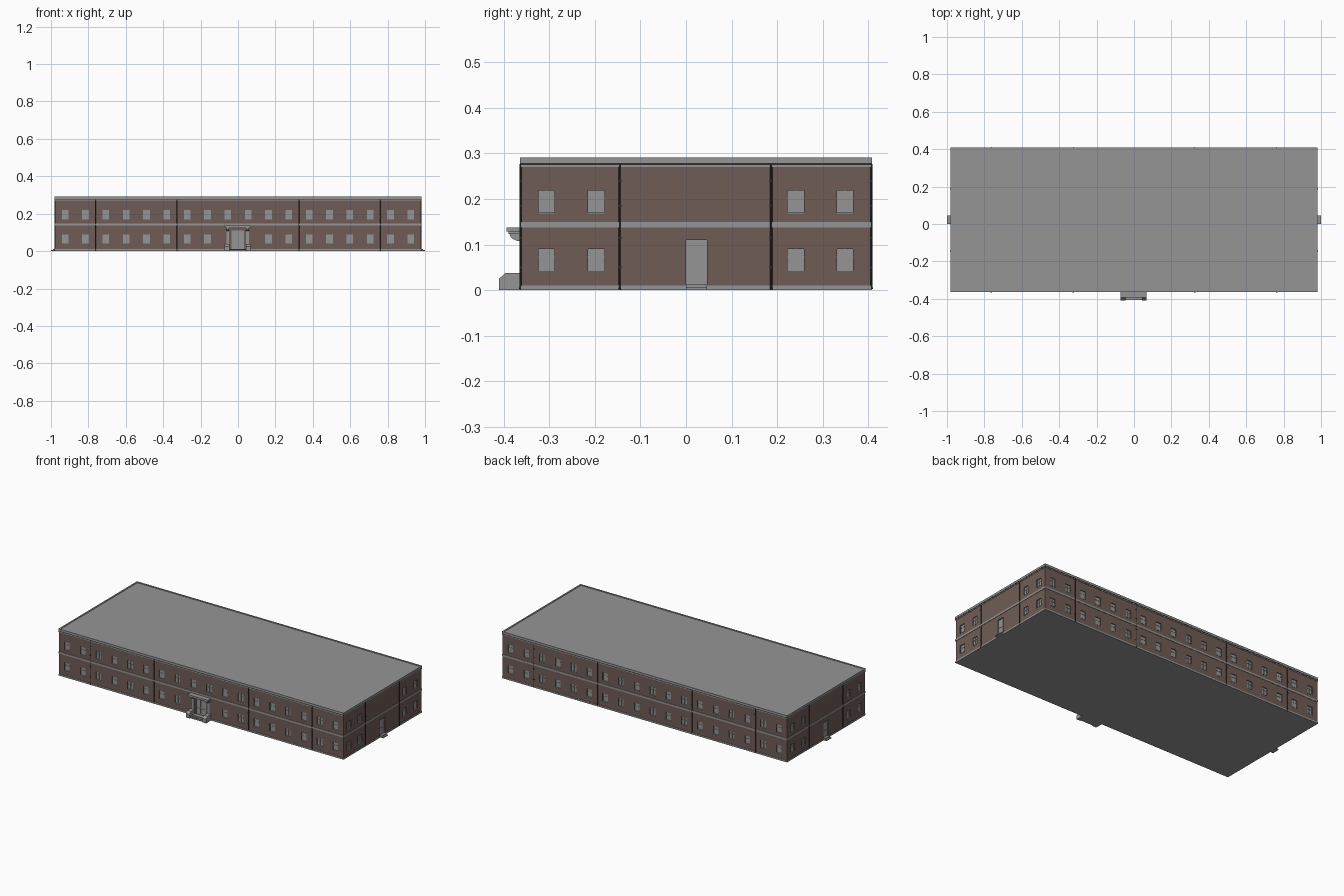
import bpy, bmesh, math
from mathutils import Vector, Matrix

if "Cube" in bpy.data.objects:
    bpy.data.objects.remove(bpy.data.objects["Cube"])

X, Y0, Y1, TOP = 0.978, -0.361, 0.405, 0.288


def material(name, rgb):
    m = bpy.data.materials.new(name)
    m.diffuse_color = (*rgb, 1)
    m.use_nodes = True
    m.node_tree.nodes["Principled BSDF"].inputs["Base Color"].default_value = m.diffuse_color
    return m


BRICK = material("brick", (0.16, 0.108, 0.093))
GREY = material("grey", (0.30, 0.30, 0.30))
DARK = material("dark_metal", (0.035, 0.028, 0.025))

# Each side maps (u along wall, d outward, z) to world space
SIDES = {
    "front": lambda u, d, z: Vector((u, Y0 - d, z)),
    "back": lambda u, d, z: Vector((u, Y1 + d, z)),
    "right": lambda u, d, z: Vector((X + d, u, z)),
    "left": lambda u, d, z: Vector((-X - d, u, z)),
}
SPAN = {"front": (-X, X), "back": (-X, X), "right": (Y0, Y1), "left": (Y0, Y1)}


def finish(bm, name, *mats):
    bmesh.ops.recalc_face_normals(bm, faces=bm.faces[:])
    me = bpy.data.meshes.new(name)
    bm.to_mesh(me)
    bm.free()
    for m in mats:
        me.materials.append(m)
    ob = bpy.data.objects.new(name, me)
    bpy.context.collection.objects.link(ob)
    return ob


def box(bm, side, u0, u1, d0, d1, z0, z1):
    a, b = SIDES[side](u0, d0, z0), SIDES[side](u1, d1, z1)
    s = b - a
    mat = Matrix.Translation((a + b) / 2) @ Matrix.Diagonal((abs(s.x), abs(s.y), abs(s.z), 1))
    bmesh.ops.create_cube(bm, size=1, matrix=mat)


def prism(bm, side, profile, u0, u1):
    P = SIDES[side]
    a = [bm.verts.new(P(u0, d, z)) for d, z in profile]
    b = [bm.verts.new(P(u1, d, z)) for d, z in profile]
    bm.faces.new(a)
    bm.faces.new(b[::-1])
    for i in range(len(a)):
        j = (i + 1) % len(a)
        bm.faces.new((a[i], b[i], b[j], a[j]))


def tube(bm, pts, r):
    for a, b in zip(pts, pts[1:]):
        v = b - a
        mat = Matrix.Translation((a + b) / 2) @ v.to_track_quat('Z', 'Y').to_matrix().to_4x4()
        bmesh.ops.create_cone(bm, cap_ends=True, segments=8, radius1=r, radius2=r,
                              depth=v.length, matrix=mat)


# Window and door openings: (u0, u1, z0, z1)
W = 0.0178
ROWS = ((0.040, 0.090), (0.168, 0.219))
long_u = [s * (0.0543 + 0.1087 * k) for s in (-1, 1) for k in range(9)]
side_u = [-0.306, -0.197, 0.241, 0.349]
windows, doors = {}, {}
for side in SIDES:
    us = long_u if side in ("front", "back") else side_u
    windows[side] = [(u - W, u + W, *r) for u in us for r in ROWS
                     if not (side == "front" and abs(u) < 0.06 and r == ROWS[0])]
    doors[side] = []
doors["front"] = [(-0.035, 0.031, 0.012, 0.110)]
doors["right"] = doors["left"] = [(0.0, 0.046, 0.012, 0.110)]

# Brick shell with recessed panes; floor and roof close it in grey
DEPTH = 0.005
zs = [0, 0.012, 0.040, 0.090, 0.110, 0.168, 0.219, TOP]
bm = bmesh.new()
for side, P in SIDES.items():
    holes = windows[side] + doors[side]
    us = sorted({*SPAN[side], *(h[0] for h in holes), *(h[1] for h in holes)})

    def is_open(i, j):
        if not (0 <= i < len(us) - 1 and 0 <= j < len(zs) - 1):
            return False
        u, z = (us[i] + us[i + 1]) / 2, (zs[j] + zs[j + 1]) / 2
        return any(h[0] < u < h[1] and h[2] < z < h[3] for h in holes)

    def quad(pts, idx):
        bm.faces.new([bm.verts.new(P(*p)) for p in pts]).material_index = idx

    for i in range(len(us) - 1):
        for j in range(len(zs) - 1):
            a, b, c, e = us[i], us[i + 1], zs[j], zs[j + 1]
            ring = [(a, c), (b, c), (b, e), (a, e)]
            if not is_open(i, j):
                quad([(u, 0, z) for u, z in ring], 0)
                continue
            quad([(u, -DEPTH, z) for u, z in ring], 1)
            for k, (di, dj) in enumerate(((0, -1), (1, 0), (0, 1), (-1, 0))):
                if not is_open(i + di, j + dj):
                    p, q = ring[k], ring[(k + 1) % 4]
                    quad([(p[0], 0, p[1]), (q[0], 0, q[1]),
                          (q[0], -DEPTH, q[1]), (p[0], -DEPTH, p[1])], 0)
bmesh.ops.remove_doubles(bm, verts=bm.verts[:], dist=1e-5)
rim = [e for e in bm.edges if e.is_boundary]
for f in bmesh.ops.holes_fill(bm, edges=rim, sides=0)["faces"]:
    f.material_index = 1
finish(bm, "building_shell", BRICK, GREY)

# Window bars and door leaves
bm = bmesh.new()
for side in SIDES:
    for u0, u1, z0, z1 in windows[side]:
        c, m = (u0 + u1) / 2, z0 + (z1 - z0) * 0.65
        box(bm, side, c - 0.001, c + 0.001, -DEPTH, -0.003, z0, z1)
        box(bm, side, u0, u1, -DEPTH, -0.003, m - 0.001, m + 0.001)
        box(bm, side, u0, u1, -DEPTH, 0.0008, z0, z0 + 0.002)
finish(bm, "window_bars", GREY)

bm = bmesh.new()
for side in SIDES:
    for u0, u1, z0, z1 in doors[side]:
        n = 2 if side == "front" else 1
        w = (u1 - u0) / n
        for k in range(n):
            a = u0 + k * w
            for lo, hi in ((z0 + 0.008, z0 + 0.04), (z0 + 0.046, z1 - 0.006)):
                box(bm, side, a + 0.005, a + w - 0.005, -DEPTH, -0.003, lo, hi)
finish(bm, "door_panels", GREY)


# Horizontal trim bands around the walls
def band(name, z0, z1, d1, mat, d0=-0.001):
    b = bmesh.new()
    for side in SIDES:
        u0, u1 = SPAN[side]
        e = d1 if side in ("front", "back") else 0
        box(b, side, u0 - e, u1 + e, d0, d1, z0, z1)
    finish(b, name, mat)


band("base_band", 0, 0.010, 0.0022, GREY)
band("floor_band", 0.137, 0.149, 0.0022, GREY)
band("upper_band", 0.270, 0.275, 0.0022, GREY)
band("gutter", 0.275, 0.279, 0.003, DARK)
band("cornice", 0.279, 0.291, 0.0035, GREY, -0.006)

# Downpipes with brackets and kicked-out feet
bm = bmesh.new()
for side, P in SIDES.items():
    for u in ((-0.763, -0.325, 0.325, 0.763) if side in ("front", "back") else (-0.145, 0.187)):
        tube(bm, [P(u, 0.0014, 0.277), P(u, 0.0014, 0.008), P(u, 0.0035, 0.002)], 0.0026)
        for z in (0.05, 0.115, 0.185, 0.24):
            box(bm, side, u - 0.0035, u + 0.0035, 0, 0.0042, z - 0.0015, z + 0.0015)
finish(bm, "downpipes", DARK)

# Front entrance: cheek walls, steps, pilasters, brackets, canopy
C = -0.002
bm = bmesh.new()
cheek = [(0, 0), (0.049, 0), (0.049, 0.025), (0.035, 0.038), (0, 0.038)]
for s in (-1, 1):
    prism(bm, "front", cheek, C + s * 0.044, C + s * 0.070)
finish(bm, "step_cheek_walls", GREY)

bm = bmesh.new()
for k in range(3):
    box(bm, "front", C - 0.044, C + 0.044, 0, 0.044 - k * 0.011, k * 0.004, k * 0.004 + 0.004)
finish(bm, "front_steps", GREY)

bm = bmesh.new()
arc = [(0.026 * math.sin(t), 0.123 - 0.016 * math.cos(t))
       for t in [k * math.pi / 12 for k in range(7)]]
for s in (-1, 1):
    prism(bm, "front", arc + [(0, 0.123)], C + s * 0.046, C + s * 0.060)
    box(bm, "front", C + s * 0.046, C + s * 0.060, 0, 0.004, 0.038, 0.110)
finish(bm, "canopy_brackets", GREY)

bm = bmesh.new()
box(bm, "front", C - 0.066, C + 0.066, 0, 0.029, 0.123, 0.129)
box(bm, "front", C - 0.070, C + 0.070, 0, 0.0325, 0.129, 0.137)
finish(bm, "canopy", GREY)

# Side door steps
bm = bmesh.new()
for side in ("right", "left"):
    box(bm, side, 0.0, 0.046, 0, 0.022, 0, 0.006)
    box(bm, side, 0.0, 0.046, 0, 0.012, 0.006, 0.012)
finish(bm, "side_steps", GREY)
